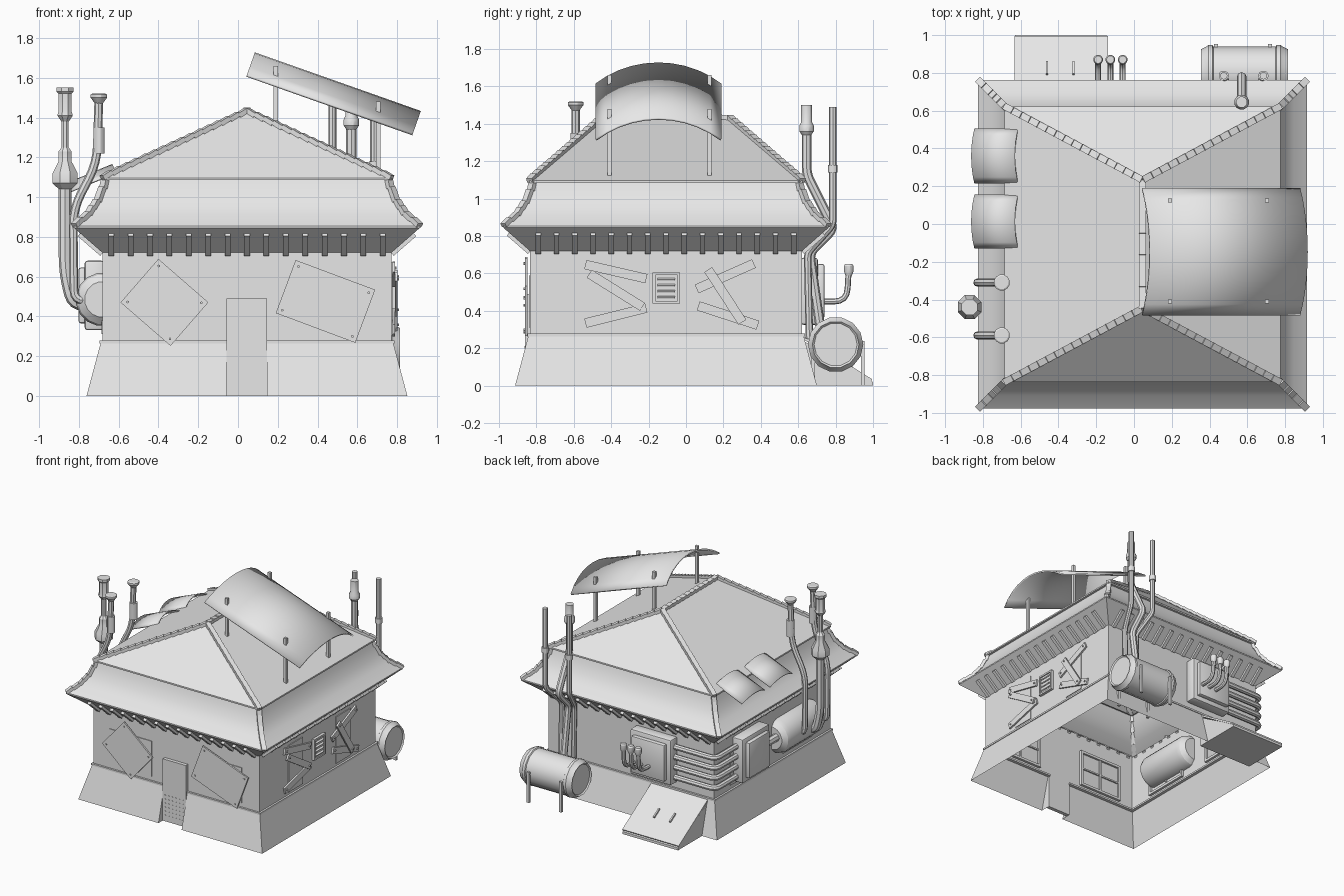
import bpy, bmesh, math
from mathutils import Vector, Matrix

if "Cube" in bpy.data.objects:
    bpy.data.objects.remove(bpy.data.objects["Cube"], do_unlink=True)

CX, CY = 0.045, -0.107          # house centre
HALF = 0.727                    # half width of the walls
FRONT, BACK, LEFT, RIGHT = CY - HALF, CY + HALF, CX + HALF, CX - HALF

grey = bpy.data.materials.new("plain_grey")
grey.use_nodes = True
grey.diffuse_color = (0.8, 0.8, 0.8, 1)
grey.node_tree.nodes["Principled BSDF"].inputs["Base Color"].default_value = (0.8, 0.8, 0.8, 1)
parts = []


def add(name, bm, recalc=True):
    if recalc:
        bmesh.ops.recalc_face_normals(bm, faces=bm.faces)
    me = bpy.data.meshes.new(name)
    bm.to_mesh(me)
    bm.free()
    me.materials.append(grey)
    ob = bpy.data.objects.new(name, me)
    bpy.context.collection.objects.link(ob)
    parts.append(ob)
    return ob


def box(name, c, s, angle=0, axis='X', bevel=0):
    bm = bmesh.new()
    m = Matrix.Translation(c) @ Matrix.Rotation(math.radians(angle), 4, axis)
    bmesh.ops.create_cube(bm, size=1, matrix=m @ Matrix.Diagonal((*s, 1)))
    if bevel:
        bmesh.ops.bevel(bm, geom=bm.edges[:], offset=bevel, segments=2, affect='EDGES', profile=0.5)
    return add(name, bm)


def lathe(name, origin, axis, profile, sides=12):
    """Revolve (radius, height) pairs about an axis."""
    bm = bmesh.new()
    m = Matrix.Translation(origin) @ Vector((0, 0, 1)).rotation_difference(Vector(axis)).to_matrix().to_4x4()
    rings = []
    for r, h in profile:
        turn = [2 * math.pi * (i + 0.5) / sides for i in range(sides)]
        rings.append([bm.verts.new(m @ Vector((r * math.cos(t), r * math.sin(t), h))) for t in turn])
    for a, b in zip(rings, rings[1:]):
        for i in range(sides):
            j = (i + 1) % sides
            bm.faces.new((a[i], a[j], b[j], b[i]))
    bm.faces.new(rings[0][::-1])
    bm.faces.new(rings[-1])
    return add(name, bm)


def pipe(name, points, r, bend=0.06):
    """Round tube along a path with softened corners."""
    p = [Vector(q) for q in points]
    path = [p[0]]
    for a, b, c in zip(p, p[1:], p[2:]):
        d = min(bend, (a - b).length / 2, (c - b).length / 2)
        s, e = b + (a - b).normalized() * d, b + (c - b).normalized() * d
        path += [s.lerp(b, t).lerp(b.lerp(e, t), t) for t in (0, 0.25, 0.5, 0.75, 1)]
    path.append(p[-1])
    cu = bpy.data.curves.new(name, 'CURVE')
    cu.dimensions, cu.bevel_depth, cu.bevel_resolution, cu.use_fill_caps = '3D', r, 2, True
    sp = cu.splines.new('POLY')
    sp.points.add(len(path) - 1)
    for q, v in zip(sp.points, path):
        q.co = (*v, 1)
    tmp = bpy.data.objects.new(name + "_path", cu)
    bpy.context.collection.objects.link(tmp)
    bpy.context.view_layer.update()
    bm = bmesh.new()
    bm.from_mesh(tmp.evaluated_get(bpy.context.evaluated_depsgraph_get()).to_mesh())
    bpy.data.objects.remove(tmp, do_unlink=True)
    return add(name, bm)


def shell(name, loops):
    """Stacked rectangles (half x, half y, z) around the house centre."""
    bm = bmesh.new()
    signs = ((-1, -1), (1, -1), (1, 1), (-1, 1))
    rings = [[bm.verts.new((CX + sx * hx, CY + sy * hy, z)) for sx, sy in signs] for hx, hy, z in loops]
    for a, b in zip(rings, rings[1:]):
        for i in range(4):
            j = (i + 1) % 4
            bm.faces.new((a[i], a[j], b[j], b[i]))
    bmesh.ops.remove_doubles(bm, verts=bm.verts, dist=1e-5)
    bmesh.ops.dissolve_degenerate(bm, edges=bm.edges, dist=1e-5)
    return add(name, bm, False)


def sheet(name, start, end, y0, y1, sag, thick=0.012, n=10):
    """Sheet arched across y, running from start to end in the x-z plane."""
    a, b = Vector((start[0], 0, start[1])), Vector((end[0], 0, end[1]))
    up = (b - a).normalized().cross(Vector((0, 1, 0)))
    up = up if up.z > 0 else -up
    half = (y1 - y0) / 2
    rad = (half ** 2 + sag ** 2) / (2 * sag)
    bm = bmesh.new()
    rows = []
    for i in range(n + 1):
        t = math.asin(half / rad) * (2 * i / n - 1)
        off = up * (rad * math.cos(t) - rad + sag) + Vector((0, (y0 + y1) / 2 + rad * math.sin(t), 0))
        rows.append((bm.verts.new(a + off), bm.verts.new(b + off)))
    for (p, q), (r, s) in zip(rows, rows[1:]):
        bm.faces.new((p, q, s, r))
    ob = add(name, bm)
    ob.modifiers.new("thickness", 'SOLIDIFY').thickness = thick


def tiles(name, points, step=0.055):
    """Overlapping ridge tiles along a line."""
    bm = bmesh.new()
    for a, b in zip(points, points[1:]):
        a, b = Vector(a), Vector(b)
        n = max(1, round((b - a).length / step))
        x = (b - a).normalized()
        y = Vector((0, 0, 1)).cross(x).normalized()
        frame = Matrix((x, y, x.cross(y))).transposed().to_4x4()
        for i in range(n):
            m = Matrix.Translation(a.lerp(b, (i + 0.5) / n)) @ frame @ Matrix.Rotation(0.12, 4, 'Y')
            bmesh.ops.create_cube(bm, size=1, matrix=m @ Matrix.Diagonal(((b - a).length / n, 0.036, 0.024, 1)))
    add(name, bm)


# Walls, trim and roof shells
shell("walls", [(HALF, HALF, 0.27), (HALF, HALF, 0.74)])
eave = [(0.87, 0.855), (0.80, 0.91), (0.755, 0.975), (0.725, 1.04), (0.71, 1.09)]
shell("lower_roof", [(h, h, z) for h, z in [(HALF, 0.72), (0.87, 0.845)] + eave])
shell("upper_roof", [(0.70, 0.70, 1.085), (0.73, 0.73, 1.085), (0.73, 0.73, 1.097), (0, 0.34, 1.43)])

# Flared base with a gap for the door
D0, D1 = -0.058, 0.145
bm = bmesh.new()
low, top = 0.807, 0.735
ring = [(D1, -1), (1, -1), (1, 1), (-1, 1), (-1, -1), (D0, -1)]
cols = []
for k, (sx, sy) in enumerate(ring):
    cols.append([bm.verts.new((sx if k in (0, 5) else CX + sx * h, CY + sy * h, z)) for h, z in ((low, 0), (top, 0.27))])
for a, b in zip(cols, cols[1:]):
    bm.faces.new((a[0], b[0], b[1], a[1]))
for c in (cols[0], cols[-1]):
    inner = bm.verts.new((c[0].co.x, FRONT, 0))
    bm.faces.new((c[0], c[1], inner))
add("flared_base", bm)
for x0, x1 in ((RIGHT, D0), (D1, LEFT)):
    box("front_trim", ((x0 + x1) / 2, FRONT, 0.271), (x1 - x0 + 0.01, 0.03, 0.014))
box("back_trim", (CX, BACK, 0.271), (1.48, 0.03, 0.014))
for x in (LEFT, RIGHT):
    box("side_trim", (x, CY, 0.271), (0.03, 1.48, 0.014))

# Ridge and hip tiles
tiles("ridge_tiles", [(CX, CY - 0.34, 1.435), (CX, CY + 0.34, 1.435)])
for sx in (-1, 1):
    for sy in (-1, 1):
        tiles("upper_hip_tiles", [(CX, CY + sy * 0.34, 1.435), (CX + sx * 0.73, CY + sy * 0.73, 1.10)])
        tiles("lower_hip_tiles", [(CX + sx * h, CY + sy * h, z + 0.005) for h, z in eave[::-1]])

# Rafters under the eaves
for k in range(15):
    t = -0.683 + k * 0.0976
    for s in (-1, 1):
        box("rafter", (CX + t, CY + s * 0.785, 0.765), (0.028, 0.15, 0.03), s * 41, 'X')
        box("rafter", (CX + s * 0.785, CY + t, 0.765), (0.15, 0.028, 0.03), -s * 41, 'Y')

# Door with a perforated lower panel
box("door", ((D0 + D1) / 2, FRONT - 0.012, 0.245), (D1 - D0, 0.03, 0.49))
for i in range(6):
    for j in range(6):
        lathe("door_hole", (-0.035 + i * 0.031, FRONT - 0.026, 0.045 + j * 0.032), (0, -1, 0), [(0.007, 0), (0.007, 0.004)], 6)


# Windows with frames and crossbars on the inside
def window(c, w, h, wall):
    side = wall == 'side'
    inward = (-1 if c[0] > CX else 1) if side else 1

    def piece(name, u, v, su, sv, depth, shift):
        loc = (c[0] + shift * inward, c[1] + u, c[2] + v) if side else (c[0] + u, c[1] + shift, c[2] + v)
        box(name, loc, (depth, su, sv) if side else (su, depth, sv))
    piece("window_pane", 0, 0, w, h, 0.012, 0)
    for s in (-1, 1):
        piece("window_frame", s * w / 2, 0, 0.02, h + 0.02, 0.02, 0.012)
        piece("window_frame", 0, s * h / 2, w + 0.02, 0.02, 0.02, 0.012)
    piece("window_bar", 0, 0, 0.012, h, 0.014, 0.01)
    piece("window_bar", 0, 0, w, 0.012, 0.014, 0.01)


for x in (-0.355, 0.435):
    window((x, FRONT, 0.45), 0.37, 0.28, 'front')
for y in (-0.385, 0.21):
    window((LEFT, y, 0.485), 0.18, 0.37, 'side')
for y in (-0.42, 0.24):
    window((RIGHT, y, 0.45), 0.37, 0.28, 'side')

# Boards over the front windows
for x, z, w, h, a in ((-0.37, 0.47, 0.333, 0.29, -41), (0.44, 0.475, 0.427, 0.285, -20.5)):
    box("window_board", (x, FRONT - 0.02, z), (w, 0.012, h), -a, 'Y')
    for su in (-1, 1):
        for sv in (-1, 1):
            p = Matrix.Rotation(math.radians(a), 2) @ Vector((su * (w / 2 - 0.025), sv * (h / 2 - 0.025)))
            lathe("board_nail", (x + p.x, FRONT - 0.024, z + p.y), (0, -1, 0), [(0.007, 0), (0.007, 0.01)], 6)

# Planks nailed across the side windows
planks = [(-0.375, 0.61, -13), (-0.375, 0.51, -32), (-0.375, 0.375, 14),
          (0.21, 0.585, 24), (0.21, 0.48, -57), (0.225, 0.375, -18)]
for k, (y, z, a) in enumerate(planks):
    x = LEFT + (0.024 if k % 3 == 1 else 0.012)
    box("plank", (x, y, z), (0.014, 0.335, 0.05), a, 'X')
    for s in (-1, 1):
        d = Vector((math.cos(math.radians(a)), math.sin(math.radians(a)))) * 0.145 * s
        lathe("plank_nail", (x, y + d.x, z + d.y), (1, 0, 0), [(0.007, 0), (0.007, 0.014)], 6)

# Vent between the side windows
box("vent_plate", (LEFT + 0.006, -0.105, 0.523), (0.014, 0.145, 0.165))
for s in (-1, 1):
    box("vent_rim", (LEFT + 0.014, -0.105 + s * 0.066, 0.523), (0.016, 0.014, 0.165))
    box("vent_rim", (LEFT + 0.014, -0.105, 0.523 + s * 0.076), (0.016, 0.145, 0.014))
for k in range(4):
    box("vent_slat", (LEFT + 0.014, -0.105, 0.475 + k * 0.032), (0.022, 0.095, 0.008), 30, 'Y')

# Arched canopy on four posts
sheet("canopy", (0.045, 1.615), (0.88, 1.32), -0.485, 0.19, 0.12)
for x, z0, z1 in ((0.19, 1.34, 1.66), (0.705, 1.10, 1.48)):
    for y in (-0.41, 0.125):
        box("canopy_post", (x, y, (z0 + z1) / 2), (0.022, 0.022, z1 - z0))

# Two small arched sheets on the side roof
for y0, y1 in ((-0.13, 0.155), (0.215, 0.505)):
    sheet("roof_sheet", (-0.845, 1.03), (-0.615, 1.125), y0, y1, 0.045, 0.008, 8)

# Side tank with its three flues
lathe("side_tank", (RIGHT, -0.62, 0.485), (0, 1, 0), [(0.09, 0), (0.125, 0.03), (0.135, 0.06), (0.135, 0.46), (0.125, 0.49), (0.09, 0.52)], 16)
pipe("tank_link", [(-0.72, -0.12, 0.5), (-0.72, 0.1, 0.5)], 0.03)
pipe("main_flue", [(-0.72, -0.44, 0.46), (-0.83, -0.44, 0.46), (-0.87, -0.44, 0.62), (-0.87, -0.44, 1.06)], 0.032, 0.1)
lathe("flue_bulb", (-0.87, -0.44, 0), (0, 0, 1), [(0.035, 1.04), (0.068, 1.07), (0.068, 1.12), (0.035, 1.18),
      (0.035, 1.23), (0.02, 1.25), (0.02, 1.38), (0.042, 1.41), (0.036, 1.43), (0.036, 1.52), (0.046, 1.53), (0.046, 1.55)], 8)
for y in (-0.31, -0.59):
    pipe("bent_flue", [(-0.72, y, 0.48), (-0.825, y, 0.48), (-0.83, y, 0.94), (-0.71, y, 1.17), (-0.70, y, 1.5)], 0.022, 0.09)
    lathe("flue_cap", (-0.70, y, 0), (0, 0, 1), [(0.02, 1.47), (0.043, 1.5), (0.043, 1.515), (0.035, 1.52)])
    lathe("flue_collar", (-0.70, y, 0), (0, 0, 1), [(0.029, 1.22), (0.029, 1.35)])

# Meter box and conduits round the corner
box("side_box", (RIGHT - 0.04, 0.22, 0.505), (0.10, 0.34, 0.35), bevel=0.015)
box("side_box_lid", (RIGHT - 0.1, 0.22, 0.505), (0.04, 0.26, 0.28), bevel=0.01)
for k in range(4):
    z = 0.375 + k * 0.08
    pipe("conduit", [(-0.3, BACK + 0.03, z), (RIGHT - 0.03, BACK + 0.03, z), (RIGHT - 0.03, 0.3, z)], 0.022, 0.05)

# Back box with curved insulators
box("back_box", (-0.18, BACK + 0.04, 0.505), (0.36, 0.09, 0.36), bevel=0.015)
box("back_box_lid", (-0.18, BACK + 0.1, 0.505), (0.29, 0.04, 0.29), bevel=0.01)
for x in (-0.19, -0.125, -0.06):
    pipe("insulator", [(x, 0.72, 0.45), (x, 0.86, 0.45), (x, 0.87, 0.62)], 0.016, 0.08)
    lathe("insulator_top", (x, 0.87, 0), (0, 0, 1), [(0.018, 0.59), (0.026, 0.61), (0.026, 0.64), (0.02, 0.65)])

# Back tank on legs
lathe("back_tank", (0.355, 0.8, 0.22), (1, 0, 0), [(0.115, 0.01), (0.125, 0), (0.14, 0.03), (0.148, 0.04), (0.148, 0.06),
      (0.14, 0.065), (0.14, 0.395), (0.148, 0.40), (0.148, 0.42), (0.14, 0.43), (0.125, 0.46), (0.115, 0.45)], 14)
for x in (0.435, 0.72):
    box("tank_leg", (x, 0.945, 0.12), (0.022, 0.018, 0.24))
    box("tank_foot", (x, 0.68, 0.12), (0.022, 0.018, 0.24))

# Stacks rising from the back tank
for x, dx in ((0.475, 0.05), (0.685, -0.05)):
    pipe("outer_stack", [(x + dx, 0.66, 0.25), (x + dx, 0.65, 0.71), (x, 0.785, 0.86), (x, 0.785, 1.49)], 0.02, 0.03)
    lathe("stack_collar", (x, 0.785, 0), (0, 0, 1), [(0.027, 1.14), (0.027, 1.18)])
pipe("middle_stack", [(0.57, 0.72, 0.3), (0.57, 0.66, 0.71), (0.57, 0.79, 0.84), (0.57, 0.75, 0.92), (0.57, 0.645, 1.13), (0.57, 0.645, 1.5)], 0.026, 0.04)
lathe("middle_stack_head", (0.57, 0.645, 0), (0, 0, 1), [(0.026, 1.34), (0.04, 1.36), (0.04, 1.39), (0.03, 1.41), (0.03, 1.5)])

# Sloping cellar hatch
bm = bmesh.new()
outline = [(BACK - 0.01, 0), (1.0, 0), (1.0, 0.02), (BACK - 0.01, 0.25)]
face = bm.faces.new([bm.verts.new((-0.63, y, z)) for y, z in outline])
out = bmesh.ops.extrude_face_region(bm, geom=[face])["geom"]
bmesh.ops.translate(bm, vec=(0.485, 0, 0), verts=[v for v in out if isinstance(v, bmesh.types.BMVert)])
add("cellar_hatch", bm)
box("hatch_lid", (-0.385, 0.81, 0.142), (0.495, 0.43, 0.014), -32, 'X')
for x in (-0.46, -0.32):
    box("hatch_handle", (x, 0.825, 0.145), (0.012, 0.08, 0.02), -32, 'X')

# Smooth shading with sharp edges kept
bpy.ops.object.select_all(action='DESELECT')
for ob in parts:
    ob.select_set(True)
bpy.context.view_layer.objects.active = parts[0]
bpy.ops.object.shade_smooth_by_angle(angle=math.radians(30))
